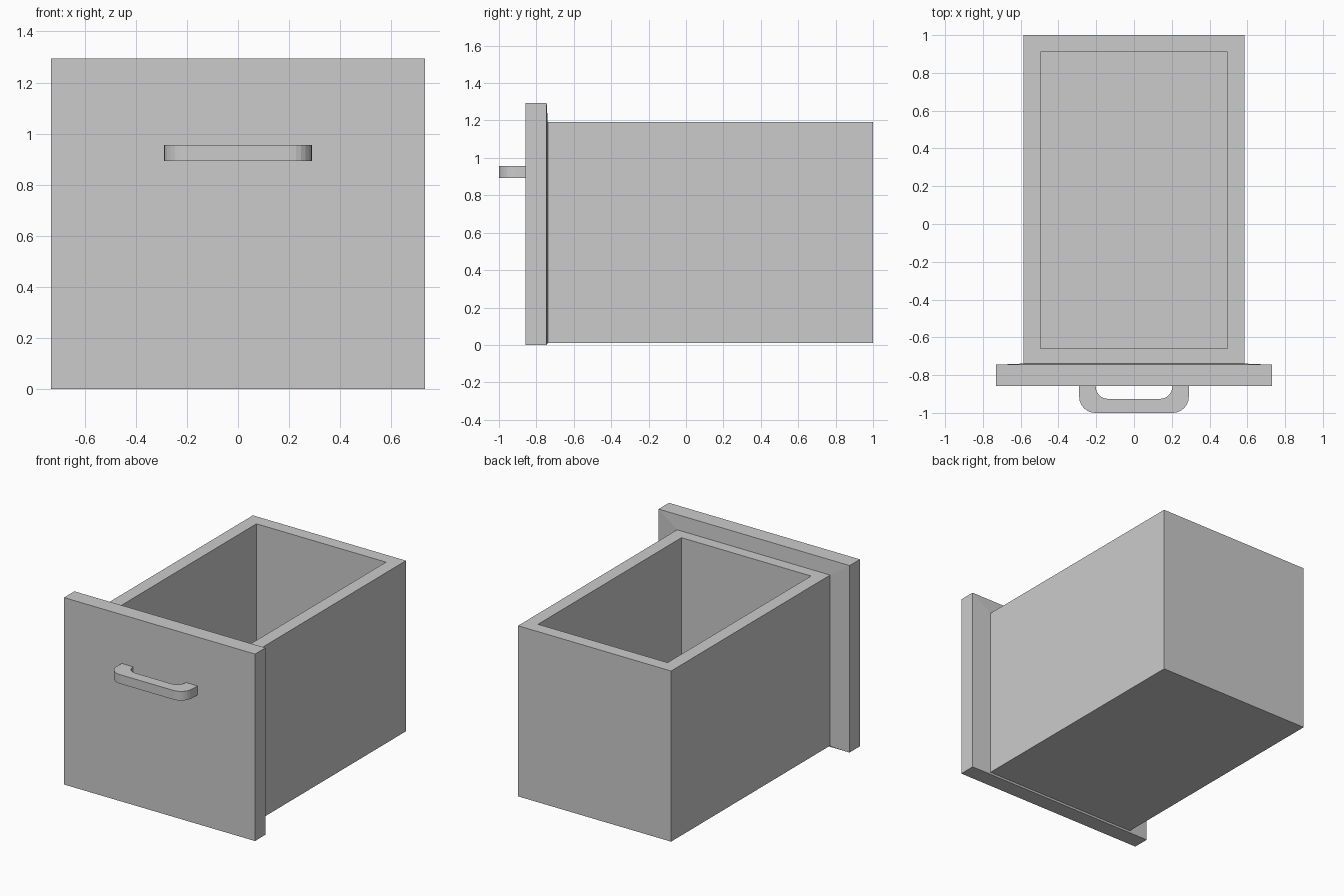
import bpy, bmesh
from math import sin, cos, pi

if "Cube" in bpy.data.objects:
    bpy.data.objects.remove(bpy.data.objects["Cube"])

FRONT, BACK = -0.858, -0.745      # panel faces


def finish(bm, name):
    bmesh.ops.recalc_face_normals(bm, faces=bm.faces)
    mesh = bpy.data.meshes.new(name)
    bm.to_mesh(mesh)
    bm.free()
    obj = bpy.data.objects.new(name, mesh)
    bpy.context.collection.objects.link(obj)
    return obj


def ring(bm, hx, y, z0, z1):
    return [bm.verts.new((x, y, z)) for x, z in
            ((-hx, z0), (hx, z0), (hx, z1), (-hx, z1))]


def bridge(bm, a, b):
    n = len(a)
    return [bm.faces.new((a[i], a[(i + 1) % n], b[(i + 1) % n], b[i])) for i in range(n)]


# Drawer: front panel, slightly raised back rim, then the box behind it
bm = bmesh.new()
rings = [ring(bm, 0.731, FRONT, 0, 1.294), ring(bm, 0.731, BACK, 0, 1.294),
         ring(bm, 0.586, BACK + 0.006, 0.011, 1.192), ring(bm, 0.586, 1.0, 0.011, 1.192)]
bm.faces.new(rings[0])
bm.faces.new(rings[-1])
for a, b in zip(rings, rings[1:]):
    sides = bridge(bm, a, b)

# Open top: rim and deep cavity
top = sides[2]
bm.normal_update()
bmesh.ops.inset_region(bm, faces=[top], thickness=0.09)
for v in top.verts:
    v.co.x = 0.496 if v.co.x > 0 else -0.496
    v.co.y = 0.91 if v.co.y > 0 else -0.659
    v.co.z = 1.192
ext = bmesh.ops.extrude_discrete_faces(bm, faces=[top])
bmesh.ops.translate(bm, verts=ext["faces"][0].verts, vec=(0, 0, -1.091))
finish(bm, "drawer_body")


# Handle: rounded U profile raised in z
def corner(cx, cy, r, steps=6):
    return [(cx + r * cos(pi / 2 * i / steps), cy - r * sin(pi / 2 * i / steps))
            for i in range(steps + 1)]


def u_half(hx, y, r):
    half = [(hx, FRONT)] + corner(hx - r, y + r, r)
    return half + [(-x, yy) for x, yy in reversed(half)]


bm = bmesh.new()
outer, inner = u_half(0.29, -1.0, 0.085), u_half(0.203, -0.926, 0.066)
outline = outer + inner[::-1]
face = bm.faces.new([bm.verts.new((x, y, 0.893)) for x, y in outline])
ext = bmesh.ops.extrude_face_region(bm, geom=[face], use_keep_orig=True)
bmesh.ops.translate(bm, vec=(0, 0, 0.063),
                    verts=[g for g in ext["geom"] if isinstance(g, bmesh.types.BMVert)])
finish(bm, "handle")
